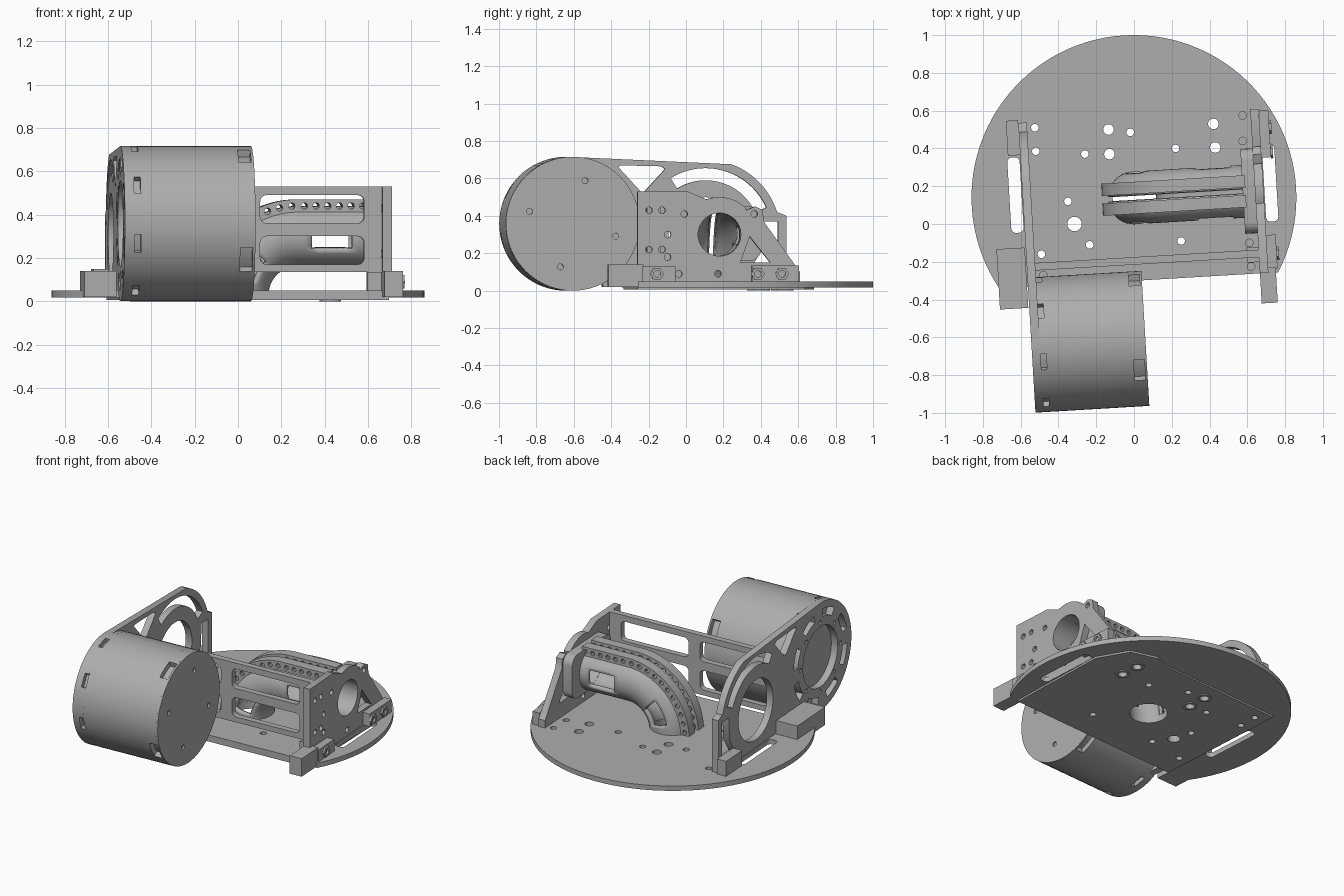
import bpy, bmesh
from math import sin, cos, pi, radians
from mathutils import Matrix, Vector

if "Cube" in bpy.data.objects:
    bpy.data.objects.remove(bpy.data.objects["Cube"])

TURN = radians(3.4)
SPIN = Matrix.Rotation(TURN, 4, "Z")
MOTOR = (-0.608, 0.358, 0.358)      # motor axis and radius in the side plane
PIPE = (0.138, 0.30)                # pipe axis in the side plane

grey = bpy.data.materials.new("machined grey")
grey.use_nodes = True
grey.diffuse_color = (0.42, 0.42, 0.42, 1)
grey.node_tree.nodes["Principled BSDF"].inputs["Base Color"].default_value = (0.42, 0.42, 0.42, 1)

# Extrusion planes: columns are where profile x, profile y and depth point
AXES = {
    "top": ((1, 0, 0), (0, 1, 0), (0, 0, 1)),
    "side": ((0, 1, 0), (0, 0, 1), (1, 0, 0)),
    "front": ((1, 0, 0), (0, 0, 1), (0, -1, 0)),
}


def finish(name, mesh, angle=35):
    mesh.materials.clear()
    mesh.materials.append(grey)
    mesh.shade_smooth()
    mesh.set_sharp_from_angle(angle=radians(angle))
    obj = bpy.data.objects.new(name, mesh)
    obj.matrix_world = SPIN
    bpy.context.collection.objects.link(obj)
    return obj


def plate(name, plane, low, high, outline, holes=()):
    """Extrude an outline with holes from low to high across a plane."""
    curve = bpy.data.curves.new(name, "CURVE")
    curve.dimensions, curve.fill_mode = "2D", "BOTH"
    curve.extrude = (high - low) / 2
    for loop in [outline, *holes]:
        spline = curve.splines.new("POLY")
        spline.points.add(len(loop) - 1)
        for point, (a, b) in zip(spline.points, loop):
            point.co = (a, b, 0, 1)
        spline.use_cyclic_u = True
    temp = bpy.data.objects.new(name, curve)
    bpy.context.collection.objects.link(temp)
    graph = bpy.context.evaluated_depsgraph_get()
    mesh = bpy.data.meshes.new_from_object(temp.evaluated_get(graph))
    bpy.data.objects.remove(temp)
    axes = [Vector(a) for a in AXES[plane]]
    depth = (low + high) / 2 * (-1 if plane == "front" else 1)
    for vert in mesh.vertices:
        a, b, c = vert.co
        vert.co = axes[0] * a + axes[1] * b + axes[2] * (c + depth)
    bm = bmesh.new()
    bm.from_mesh(mesh)
    bmesh.ops.remove_doubles(bm, verts=bm.verts, dist=1e-5)
    bmesh.ops.recalc_face_normals(bm, faces=bm.faces)
    bm.to_mesh(mesh)
    bm.free()
    return finish(name, mesh)


def arc(a, b, r, start, end, n=24):
    angles = [radians(start + (end - start) * i / n) for i in range(n + 1)]
    return [(a + r * cos(t), b + r * sin(t)) for t in angles]


def circle(a, b, r, n=20):
    return arc(a, b, r, 0, 360, n)[:-1]


def arc_slot(a, b, inner, outer, start, end):
    return arc(a, b, outer, start, end) + arc(a, b, inner, end, start)


def window(a0, a1, b0, b1, r=0.025):
    corners = ((a1 - r, b1 - r, 0), (a0 + r, b1 - r, 90), (a0 + r, b0 + r, 180), (a1 - r, b0 + r, 270))
    return [p for a, b, t in corners for p in arc(a, b, r, t, t + 90, 5)]


def notched(count, first, width, depth):
    """Motor outline with evenly spaced notches."""
    v, z, r = MOTOR
    loop, step = [], 360 / count
    for k in range(count):
        t = first + k * step
        loop += arc(v, z, r - depth, t - width / 2, t + width / 2, 6)
        loop += arc(v, z, r, t + width / 2, t + step - width / 2, 16)
    return loop


def box(name, u, v, z):
    return plate(name, "top", *z, [(u[0], v[0]), (u[1], v[0]), (u[1], v[1]), (u[0], v[1])])


def to_local(x, y):
    return x * cos(TURN) + y * sin(TURN), y * cos(TURN) - x * sin(TURN)


# Round base with drilled holes, two long slots and a straight front edge
drilled = {
    0.028: [(-0.135, 0.5), (-0.13, 0.37), (0.42, 0.53), (0.43, 0.405)],
    0.02: [(-0.525, 0.51), (-0.52, 0.385), (-0.02, 0.485), (-0.26, 0.37), (0.22, 0.4), (0.575, 0.575),
           (0.575, 0.44), (-0.35, 0.12), (-0.235, -0.11), (0.25, -0.09), (0.61, -0.1), (0.62, -0.225),
           (-0.49, -0.16), (-0.48, -0.27)],
    0.038: [(-0.315, 0)],
}
spots = [(*to_local(x, y), r) for r, points in drilled.items() for x, y in points]
mouth = circle(0.01, PIPE[0], 0.115, 32)
slots = [window(-0.65, -0.585, -0.01, 0.39), window(0.7, 0.765, -0.03, 0.38)]
plate("base_disc", "top", 0.018, 0.05, arc(0.008, 0.14, 0.86, -30.8, 210.8, 72),
      [circle(u, v, r) for u, v, r in spots] + [mouth] + slots)
under = [(-0.57, -0.3), (0.68, -0.3), (0.7, 0.4), (0.6, 0.6), (0.42, 0.66), (0.3, 0.62), (-0.57, 0.62)]
plate("under_plate", "top", 0.006, 0.018, under,
      [circle(u, v, r) for u, v, r in spots if abs(u) < 0.5 and v > -0.2] + [mouth])
for u, v, r in spots[:4]:
    plate("under_boss", "top", 0, 0.006, circle(u, v, 0.045), [circle(u, v, r)])

# Tall side plate carrying the motor
mv, mz, mr = MOTOR
pv, pz = PIPE
tall = arc(mv, mz, mr, 87, 300.6, 60) + [(0.57, 0.05), (0.57, 0.4), (0.53, 0.417)] + arc(pv, pz, 0.4, 17, 70)
cuts = [circle(mv, mz, 0.2, 40), circle(pv, pz, 0.2, 40), arc_slot(pv, pz, 0.29, 0.355, 24, 122),
        [(-0.33, 0.66), (-0.21, 0.53), (-0.19, 0.53), (-0.08, 0.65), (-0.1, 0.665), (-0.32, 0.67)],
        [(0.38, 0.12), (0.525, 0.12), (0.525, 0.37), (0.45, 0.37), (0.44, 0.22)]]
cuts += [arc_slot(mv, mz, 0.26, 0.31, t, t + 26) for t in range(5, 365, 45)]
cuts += [circle(mv + 0.23 * cos(t * pi / 4), mz + 0.23 * sin(t * pi / 4), 0.014, 10) for t in range(8)]
plate("tall_side_plate", "side", -0.58, -0.535, tall, cuts)

# Drum motor: notched rim, body, pocketed band and drilled end cap
plate("motor_rim", "side", -0.535, -0.505, notched(8, 15, 14, 0.03))
plate("motor_body", "side", -0.505, -0.045, circle(mv, mz, mr, 72))
plate("motor_pocket_band", "side", -0.045, 0.012, notched(4, 28, 20, 0.035))
plate("motor_end_cap", "side", 0.012, 0.024, circle(mv, mz, mr, 72),
      [circle(mv + 0.24 * cos(radians(t)), mz + 0.24 * sin(radians(t)), 0.016, 12) for t in (74, 164, 254, 344)])

# Front cross wall with two rows of windows
plate("cross_wall", "front", -0.215, -0.175, [(-0.535, 0.135), (0.65, 0.135), (0.65, 0.53), (-0.535, 0.53)],
      [window(a, a + 0.48, b, b + 0.13, 0.03) for a in (-0.47, 0.09) for b in (0.17, 0.36)])

# Lower side plate around the pipe opening, with a rear strut
low = [(-0.3, 0.05), (0.57, 0.05), (0.57, 0.1), (0.375, 0.37), (0.37, 0.43), (0.33, 0.45), (0.28, 0.43)]
low += arc(pv, pz, 0.2, 45, 110) + [(-0.03, 0.53), (-0.3, 0.53)]
small = [(v, z) for v in (-0.24, -0.17) for z in (0.22, 0.43)]
small += [(-0.14, 0.3), (-0.14, 0.18), (-0.05, 0.41), (0.325, 0.41), (-0.08, 0.09), (0.13, 0.09)]
plate("low_side_plate", "side", 0.65, 0.695, low,
      [circle(pv, pz, 0.115, 32), [(0.25, 0.15), (0.41, 0.15), (0.3, 0.29)]]
      + [circle(v, z, 0.018, 12) for v, z in small])
plate("pipe_flange", "side", 0.585, 0.65, window(pv - 0.225, pv + 0.225, 0.16, 0.45, 0.06),
      [circle(pv, pz, 0.115, 32)])

# Feet and clamp blocks
box("left_front_foot", (-0.735, -0.585), (-0.41, -0.09), (0.02, 0.14))
box("left_rear_block", (-0.645, -0.58), (0.4, 0.585), (0.05, 0.15))
box("right_front_foot", (0.65, 0.735), (-0.46, -0.27), (0.02, 0.14))
box("right_front_block", (0.695, 0.745), (-0.28, -0.1), (0.05, 0.13))
box("right_rear_block", (0.695, 0.745), (0.31, 0.56), (0.05, 0.135))
box("inner_corner_block", (0.585, 0.65), (-0.24, -0.16), (0.05, 0.135))
for v in (-0.2, 0.34, 0.47):
    plate("clamp_bolt", "side", 0.745, 0.757, circle(v, 0.09, 0.036, 6), [circle(v, 0.09, 0.018, 12)])

# Feed pipe: a straight run bending down, slit along the outside, with side windows
BEND = (0.28, 0.03)
path = [(0.65 - 0.37 * i / 12, 0.30, 0) for i in range(12)]
path += [(a, b, pi / 2 * i / 24) for i, (a, b) in enumerate(arc(*BEND, 0.27, 90, 180))]
AROUND = 44
bm = bmesh.new()
rings = []
for u, z, tilt in path:
    ring = []
    for j in range(AROUND + 1):
        t = radians(6 + 348 * j / AROUND)
        out, across = 0.14 * cos(t), 0.14 * sin(t)
        ring.append(bm.verts.new((u - out * sin(tilt), pv + across, z + out * cos(tilt))))
    rings.append(ring)
for i in range(len(rings) - 1):
    for j in range(AROUND):
        side = min(abs(j + 0.5 - AROUND * f) for f in (0.25, 0.75)) < 3
        if side and (4 <= i < 10 or 24 <= i < 32):
            continue
        bm.faces.new((rings[i][j], rings[i][j + 1], rings[i + 1][j + 1], rings[i + 1][j]))
bmesh.ops.recalc_face_normals(bm, faces=bm.faces)
mesh = bpy.data.meshes.new("feed_pipe")
bm.to_mesh(mesh)
bm.free()
pipe = finish("feed_pipe", mesh)
wall = pipe.modifiers.new("wall", "SOLIDIFY")
wall.thickness, wall.offset = 0.024, -1

# Twin drilled ribs following the outside of the pipe
rib = [(0.6, 0.47)] + arc(*BEND, 0.44, 90, 177) + arc(*BEND, 0.38, 177, 90) + [(0.6, 0.41)]
drill = [circle(0.31 + 0.054 * k, 0.44, 0.015, 10) for k in range(6)]
drill += [circle(*arc(*BEND, 0.41, t, t, 1)[0], 0.015, 10) for t in range(94, 176, 8)]
for edge in (-0.085, 0.02):
    plate("pipe_rib", "front", pv + edge, pv + edge + 0.065, rib, drill)
